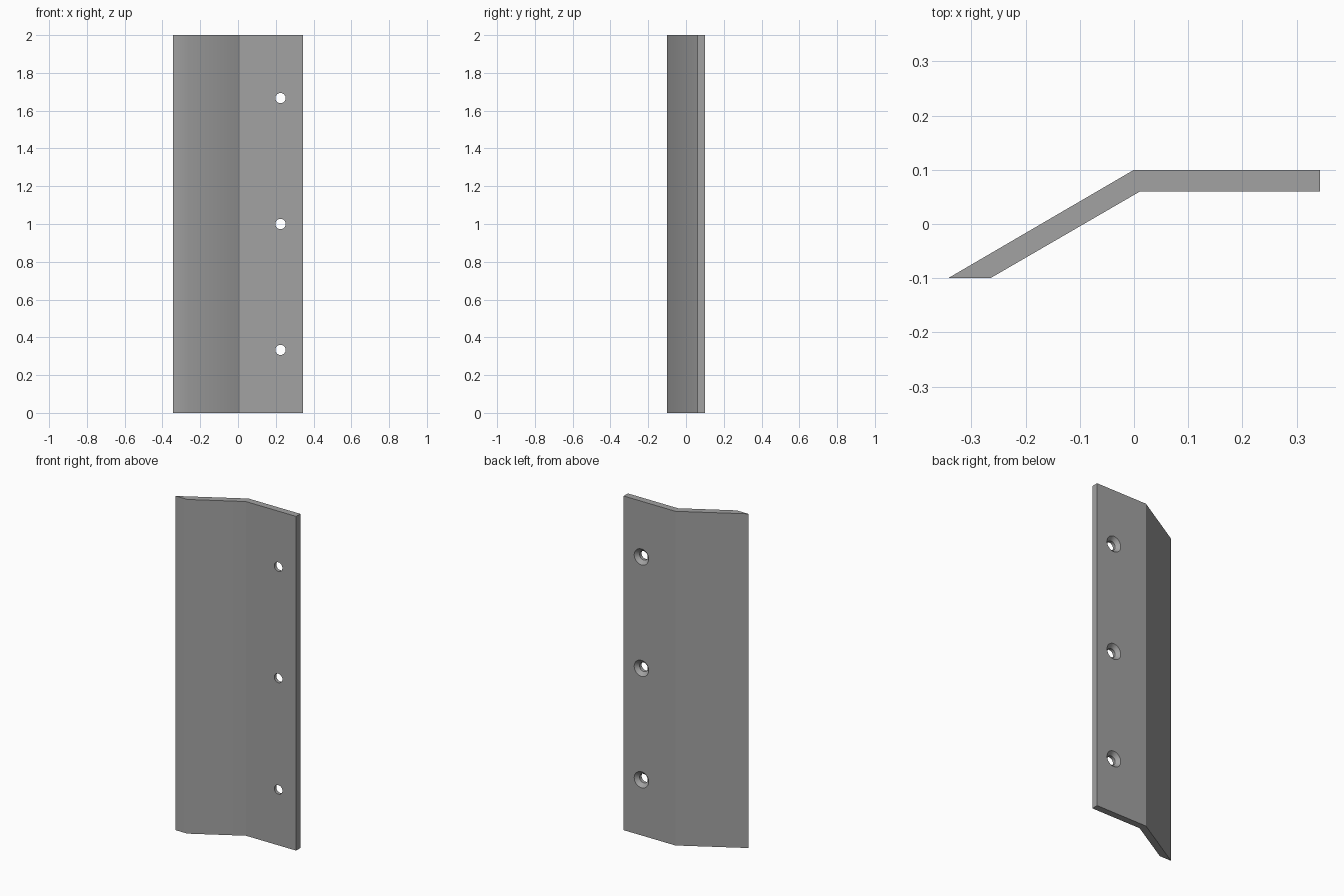
import bpy
import bmesh
import math
from mathutils import Matrix

cube = bpy.data.objects.get("Cube")
if cube:
    bpy.data.objects.remove(cube, do_unlink=True)

HEIGHT = 2.0
BACK_Y, FRONT_Y = 0.1, 0.06
HOLE_X = 0.225
HOLE_R, SINK_R = 0.027, 0.048
SINK_DEPTH = SINK_R - HOLE_R

steel = bpy.data.materials.new("grey_steel")
steel.use_nodes = True
grey = (0.36, 0.36, 0.36, 1)
steel.diffuse_color = grey
steel.node_tree.nodes["Principled BSDF"].inputs["Base Color"].default_value = grey


def make_object(name, bm):
    bmesh.ops.recalc_face_normals(bm, faces=bm.faces)
    mesh = bpy.data.meshes.new(name)
    bm.to_mesh(mesh)
    bm.free()
    mesh.materials.append(steel)
    obj = bpy.data.objects.new(name, mesh)
    bpy.context.collection.objects.link(obj)
    return obj


# Bent plate: cross-section extruded upward
profile = [(-0.343, -0.1), (-0.265, -0.1), (0.011, FRONT_Y),
           (0.343, FRONT_Y), (0.343, BACK_Y), (0, BACK_Y)]
bm = bmesh.new()
base = bm.faces.new([bm.verts.new((x, y, 0)) for x, y in profile])
top = bmesh.ops.extrude_face_region(bm, geom=[base])["geom"]
bmesh.ops.translate(bm, vec=(0, 0, HEIGHT),
                    verts=[v for v in top if isinstance(v, bmesh.types.BMVert)])
plate = make_object("bent_plate", bm)


# Countersunk screw hole cutter: stacked rings along y, wide at the back
def hole_cutter(z, sides=32):
    rings = [(FRONT_Y - 0.02, HOLE_R), (BACK_Y - SINK_DEPTH, HOLE_R),
             (BACK_Y, SINK_R), (BACK_Y + 0.02, SINK_R)]
    bm = bmesh.new()
    loops = []
    for y, r in rings:
        frame = Matrix.Translation((HOLE_X, y, z)) @ Matrix.Rotation(math.pi / 2, 4, "X")
        loops.append(bmesh.ops.create_circle(bm, segments=sides, radius=r,
                                             matrix=frame)["verts"])
    for a, b in zip(loops, loops[1:]):
        for i in range(sides):
            j = (i + 1) % sides
            bm.faces.new((a[i], a[j], b[j], b[i]))
    bm.faces.new(loops[0])
    bm.faces.new(loops[-1])
    return make_object("hole_cutter", bm)


bpy.ops.object.select_all(action="DESELECT")
plate.select_set(True)
bpy.context.view_layer.objects.active = plate
for k in (1, 3, 5):
    cutter = hole_cutter(HEIGHT * k / 6)
    cutter.hide_render = True
    cut = plate.modifiers.new("screw_hole", "BOOLEAN")
    cut.operation = "DIFFERENCE"
    cut.solver = "EXACT"
    cut.object = cutter
    bpy.ops.object.modifier_apply(modifier=cut.name)
    bpy.data.objects.remove(cutter, do_unlink=True)

# Smooth hole walls and the soft lip, with crisp edges along the bend
bpy.ops.object.shade_smooth_by_angle(angle=math.radians(32))
bm = bmesh.new()
bm.from_mesh(plate.data)
for edge in bm.edges:
    if all(abs(v.co.x) < 0.02 for v in edge.verts):
        edge.smooth = False
bm.to_mesh(plate.data)
bm.free()
